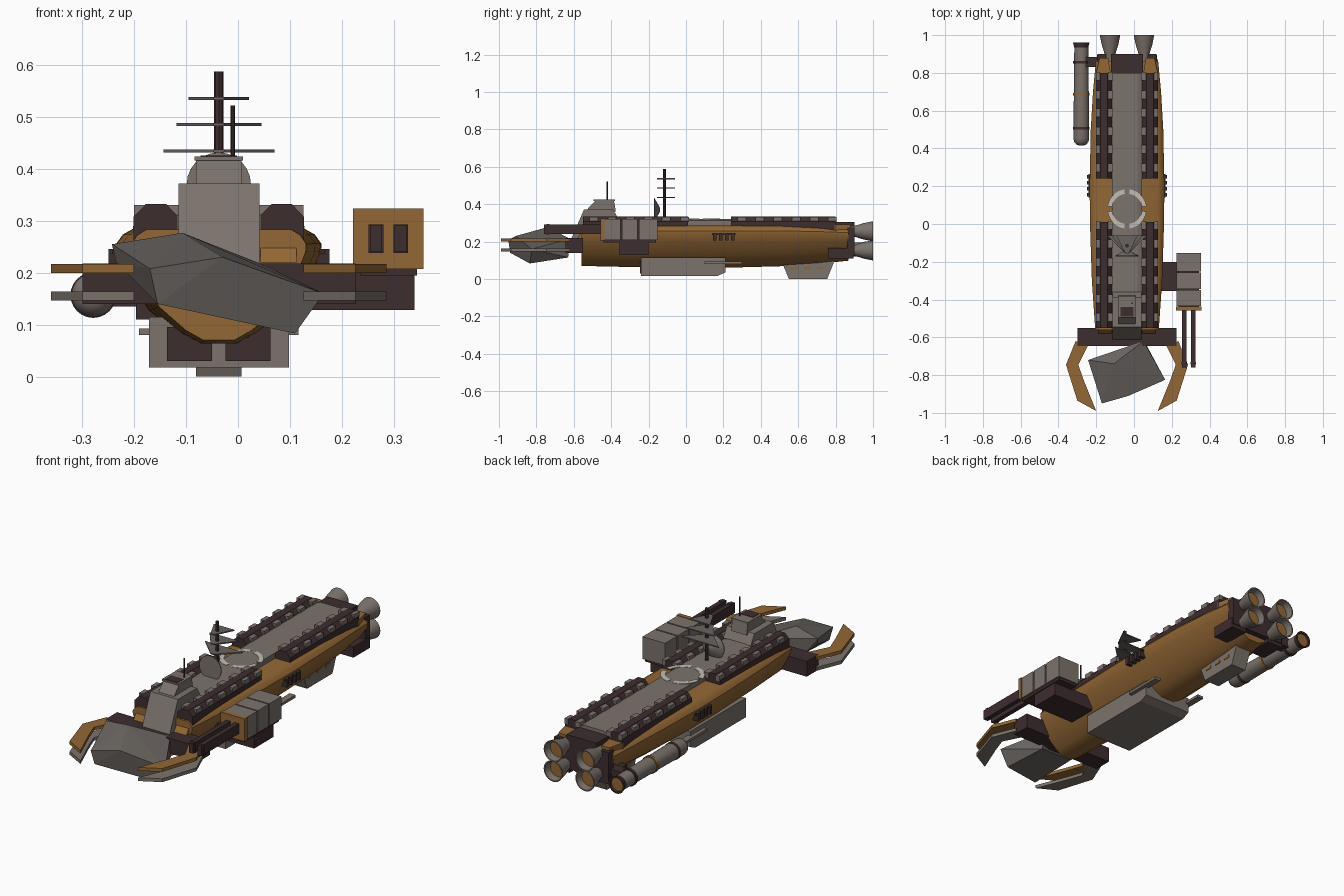
import bpy, bmesh, math
from mathutils import Vector

cube = bpy.data.objects.get("Cube")
if cube:
    bpy.data.objects.remove(cube)

CX = -0.037  # hull centre line


def material(name, rgb):
    m = bpy.data.materials.new(name)
    m.use_nodes = True
    m.diffuse_color = (*rgb, 1)
    m.node_tree.nodes["Principled BSDF"].inputs["Base Color"].default_value = (*rgb, 1)
    return m


GREY = material("warm grey", (0.20, 0.17, 0.15))
STEEL = material("dark grey", (0.14, 0.125, 0.115))
TAN = material("ochre", (0.29, 0.135, 0.035))
DARK = material("dark maroon", (0.048, 0.026, 0.028))
PALE = material("pale marking", (0.55, 0.51, 0.45))


def finish(name, bm, mat, smooth=False):
    bmesh.ops.recalc_face_normals(bm, faces=bm.faces)
    me = bpy.data.meshes.new(name)
    bm.to_mesh(me)
    bm.free()
    me.materials.append(mat)
    ob = bpy.data.objects.new(name, me)
    bpy.context.collection.objects.link(ob)
    if smooth:
        bpy.ops.object.select_all(action='DESELECT')
        bpy.context.view_layer.objects.active = ob
        ob.select_set(True)
        bpy.ops.object.shade_smooth_by_angle(angle=math.radians(35))
    return ob


def loft(name, rings, mat, smooth=False, caps=True):
    bm = bmesh.new()
    vs = [[bm.verts.new(p) for p in r] for r in rings]
    n = len(vs[0])
    for a, b in zip(vs, vs[1:]):
        for i in range(n):
            j = (i + 1) % n
            bm.faces.new((a[i], a[j], b[j], b[i]))
    if caps:
        bm.faces.new(vs[0])
        bm.faces.new(vs[-1])
    return finish(name, bm, mat, smooth)


def box(name, x0, x1, y0, y1, z0, z1, mat):
    return loft(name, [[(x0, y0, z), (x1, y0, z), (x1, y1, z), (x0, y1, z)] for z in (z0, z1)], mat)


def along_y(name, section, y0, y1, mat):
    return loft(name, [[(x, y, z) for x, z in section] for y in (y0, y1)], mat)


def along_x(name, section, x0, x1, mat):
    return loft(name, [[(x, y, z) for y, z in section] for x in (x0, x1)], mat)


def plate(name, outline, z0, z1, mat):
    return loft(name, [[(x, y, z) for x, y in outline] for z in (z0, z1)], mat)


def tube(name, profile, x, z, mat, caps=True, n=24):
    # Round part turned about a line along y; profile holds (y, radius)
    rings = [[(x + r * math.cos(k * math.tau / n), y, z + r * math.sin(k * math.tau / n))
              for k in range(n)] for y, r in profile]
    return loft(name, rings, mat, True, caps)


def post(name, x, y, z0, z1, r, mat):
    ring = [(x + r * math.cos(k * math.tau / 8), y + r * math.sin(k * math.tau / 8)) for k in range(8)]
    return plate(name, ring, z0, z1, mat)


# Hull: one half section scaled along the length
half = [(0.035, 0), (0.075, 0.09), (0.135, 0.3), (0.18, 0.62), (0.197, 0.8), (0.198, 0.87),
        (0.185, 0.95), (0.165, 1)]
section = half + [(-x, t) for x, t in reversed(half)]
stations = [(-0.56, 0.85, 0.07, 0.283), (-0.3, 0.94, 0.064, 0.285), (0.0, 0.99, 0.06, 0.285),
            (0.2, 1.0, 0.06, 0.285), (0.5, 0.97, 0.068, 0.285), (0.7, 0.91, 0.08, 0.28),
            (0.87, 0.83, 0.098, 0.27)]
loft("hull", [[(CX + x * s, y, b + t * (top - b)) for x, t in section]
              for y, s, b, top in stations], TAN, True)

# Upper deck
along_y("upper_deck", [(CX - 0.08, 0.27), (CX - 0.08, 0.312), (CX - 0.055, 0.322), (CX + 0.055, 0.322),
                       (CX + 0.08, 0.312), (CX + 0.08, 0.27)], -0.55, 0.8, GREY)

# Armour rails with clamps, mirrored on both sides
for side, label in ((1, "left"), (-1, "right")):
    def sx(d):
        return CX + side * d
    rail = [(0.08, 0.255), (0.08, 0.31), (0.102, 0.333), (0.14, 0.333), (0.164, 0.308), (0.164, 0.255)]
    for part, y0, y1 in (("front", -0.55, 0.01), ("rear", 0.24, 0.8)):
        along_y(f"{label}_{part}_rail", [(sx(d), z) for d, z in rail], y0, y1, DARK)
        for k in range(6):
            y = y0 + 0.035 + k * 0.097
            box(f"{label}_{part}_outer_clamp", sx(0.143), sx(0.163), y, y + 0.045, 0.305, 0.331, GREY)
            box(f"{label}_{part}_inner_clamp", sx(0.075), sx(0.1), y, y + 0.045, 0.305, 0.331, GREY)
    # Bow shoulder and stern corner
    along_x(f"{label}_bow_shoulder", [(-0.58, 0.22), (-0.55, 0.262), (-0.5, 0.262), (-0.5, 0.22)],
            sx(0.08), sx(0.15), TAN)
    plate(f"{label}_stern_corner", [(sx(0.085), 0.79), (sx(0.165), 0.79), (sx(0.145), 0.88), (sx(0.1), 0.88)],
          0.24, 0.29, TAN)
    # Side vents
    box(f"{label}_vent_rail", sx(0.18), sx(0.205), 0.14, 0.265, 0.236, 0.246, DARK)
    for k in range(4):
        y = 0.145 + k * 0.032
        box(f"{label}_vent", sx(0.18), sx(0.213), y, y + 0.018, 0.205, 0.246, DARK)
    # Engine bells
    for z in (0.255, 0.153):
        tube(f"{label}_engine_bell", [(0.86, 0.026), (0.905, 0.03), (0.95, 0.044), (1.0, 0.054),
                                      (1.0, 0.048), (0.96, 0.04)], sx(0.09), z, GREY, caps=False)
        tube(f"{label}_engine_glow", [(0.95, 0.042), (0.965, 0.042)], sx(0.09), z, TAN)
    # Lower engine bracket
    box(f"{label}_engine_bracket", sx(0.07), sx(0.16), 0.76, 0.895, 0.11, 0.165, DARK)
    # Belly windows and ledge
    box(f"{label}_belly_intake", sx(0.013), sx(0.1), -0.246, -0.235, 0.03, 0.095, DARK)
    box(f"{label}_belly_ledge", sx(0.12), sx(0.154), 0.1, 0.3, 0.08, 0.093, GREY)
    # Grapple claws, upper and lower jaw
    claw = [(0.272, -0.62), (0.208, -0.645), (0.258, -0.745), (0.228, -0.83), (0.163, -0.99),
            (0.263, -0.935), (0.323, -0.745)]
    for jaw, z, mat in (("upper", 0.2, TAN), ("lower", 0.147, GREY)):
        plate(f"{label}_{jaw}_claw", [(sx(d), y) for d, y in claw], z, z + 0.017, mat)

# Stern block
box("engine_block", CX - 0.155, CX + 0.155, 0.86, 0.9, 0.13, 0.275, DARK)
box("engine_hood", CX - 0.085, CX + 0.085, 0.79, 0.9, 0.2, 0.305, DARK)

# Belly module and rear keel
along_x("belly_module", [(-0.24, 0.017), (-0.24, 0.115), (0.21, 0.115), (0.21, 0.035), (0.17, 0.017)],
        CX - 0.135, CX + 0.135, GREY)
along_x("rear_keel", [(0.515, 0.085), (0.55, 0.0), (0.755, 0.0), (0.795, 0.1)], CX - 0.044, CX + 0.044, GREY)
for k in range(3):
    y = 0.56 + k * 0.07
    box("keel_window", CX - 0.047, CX + 0.047, y, y + 0.035, 0.05, 0.065, TAN)

# Landing ring on the deck: four arcs
for k in range(4):
    angles = [math.radians(90 * k + 8 + 74 * i / 10) for i in range(11)]
    bm = bmesh.new()
    pairs = [[bm.verts.new((CX + r * math.cos(a), 0.08 + r * math.sin(a), 0.3235)) for r in (0.08, 0.104)]
             for a in angles]
    for p, q in zip(pairs, pairs[1:]):
        bm.faces.new((p[0], p[1], q[1], q[0]))
    ob = finish("landing_ring_arc", bm, PALE)
    ob.modifiers.new("thickness", 'SOLIDIFY').thickness = 0.003

# Bridge with sloped neck
along_x("bridge_base", [(-0.62, 0.2), (-0.605, 0.235), (-0.545, 0.372), (-0.39, 0.372), (-0.36, 0.32),
                        (-0.5, 0.2)], CX - 0.078, CX + 0.078, GREY)
along_x("bridge_tower", [(-0.54, 0.36), (-0.485, 0.418), (-0.385, 0.418), (-0.375, 0.36)],
        CX - 0.044, CX + 0.044, GREY)
box("bridge_roof", CX - 0.047, CX + 0.047, -0.495, -0.38, 0.416, 0.424, GREY)
box("bridge_hatch", CX - 0.035, CX + 0.035, -0.49, -0.44, 0.423, 0.426, DARK)
post("short_antenna", -0.01, -0.42, 0.42, 0.522, 0.004, DARK)

# Main mast with three triangular vanes
post("mast", CX, -0.115, 0.31, 0.588, 0.009, DARK)
for z, w in ((0.432, 0.107), (0.483, 0.082), (0.533, 0.058)):
    plate("mast_vane", [(CX - w, -0.06), (CX + w, -0.06), (CX + 0.01, -0.155), (CX - 0.01, -0.155)],
          z, z + 0.006, STEEL)
tube("dish", [(-0.172, 0.062), (-0.168, 0.062), (-0.14, 0.012)], CX, 0.37, GREY)

# Front crossbar
box("crossbar", -0.3, 0.226, -0.645, -0.55, 0.14, 0.218, DARK)

# Skewed bow ram
bm = bmesh.new()
for p in [(-0.243, -0.72, 0.255), (-0.17, -0.95, 0.208), (-0.155, -0.94, 0.14), (-0.235, -0.73, 0.22),
          (-0.107, -0.74, 0.277), (-0.03, -0.91, 0.23), (0.165, -0.825, 0.16), (0.11, -0.835, 0.083),
          (0.05, -0.62, 0.215), (0.06, -0.63, 0.115), (-0.18, -0.7, 0.17)]:
    bm.verts.new(p)
bmesh.ops.convex_hull(bm, input=bm.verts)
finish("bow_ram", bm, STEEL)

# Side booster
BX, BZ = -0.279, 0.157
tube("booster_body", [(0.415, 0.01), (0.42, 0.025), (0.435, 0.038), (0.455, 0.042), (0.94, 0.037)], BX, BZ, GREY)
for y, mat in ((0.5, DARK), (0.68, TAN), (0.85, DARK)):
    tube("booster_band", [(y, 0.044), (y + 0.014, 0.044)], BX, BZ, mat)
tube("booster_nozzle", [(0.93, 0.036), (0.962, 0.044), (0.962, 0.036), (0.95, 0.034)], BX, BZ, DARK, caps=False)
tube("booster_glow", [(0.94, 0.035), (0.952, 0.035)], BX, BZ, TAN)
box("booster_arm", BX, CX - 0.13, 0.83, 0.885, 0.135, 0.185, DARK)

# Gun pod on the other side
box("gun_arm", 0.1, 0.34, -0.355, -0.2, 0.128, 0.2, DARK)
box("gun_pod_core", 0.235, 0.345, -0.44, -0.16, 0.195, 0.312, DARK)
for y0, y1 in ((-0.435, -0.35), (-0.343, -0.258), (-0.251, -0.153)):
    box("gun_pod_shell", 0.226, 0.354, y0, y1, 0.208, 0.322, GREY)
box("gun_front_plate", 0.222, 0.358, -0.458, -0.436, 0.207, 0.324, TAN)
for x in (0.254, 0.302):
    box("gun_barrel", x, x + 0.024, -0.76, -0.45, 0.24, 0.291, DARK)
    box("gun_muzzle", x - 0.002, x + 0.026, -0.745, -0.73, 0.238, 0.293, DARK)
